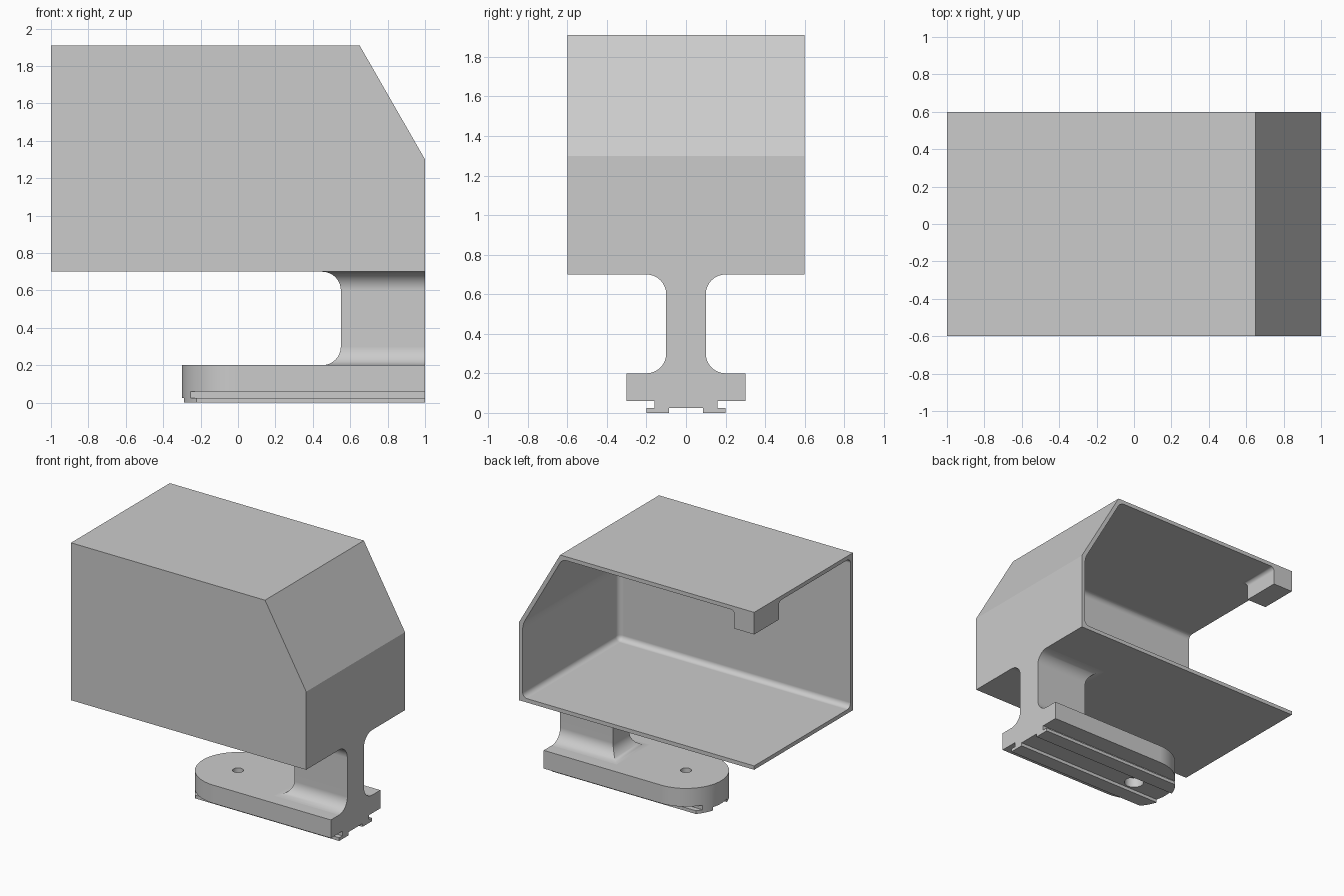
import bpy, bmesh, math
from mathutils import Vector

cube = bpy.data.objects.get("Cube")
if cube:
    bpy.data.objects.remove(cube, do_unlink=True)

grey = bpy.data.materials.new("plain grey")
grey.use_nodes = True
COLOUR = (0.6, 0.6, 0.6, 1)
grey.diffuse_color = COLOUR
grey.node_tree.nodes["Principled BSDF"].inputs["Base Color"].default_value = COLOUR


def skin(name, loops):
    """Closed solid skinned through a list of equal-length point loops."""
    bm = bmesh.new()
    rings = [[bm.verts.new(p) for p in loop] for loop in loops]
    n = len(rings[0])
    for a, b in zip(rings, rings[1:]):
        for i in range(n):
            j = (i + 1) % n
            bm.faces.new((a[i], a[j], b[j], b[i]))
    bm.faces.new(rings[0])
    bm.faces.new(rings[-1])
    bmesh.ops.recalc_face_normals(bm, faces=bm.faces)
    mesh = bpy.data.meshes.new(name)
    bm.to_mesh(mesh)
    bm.free()
    mesh.materials.append(grey)
    obj = bpy.data.objects.new(name, mesh)
    bpy.context.collection.objects.link(obj)
    return obj


def prism(name, outline, axis, start, end):
    """Extrude a 2D outline along one axis."""
    def point(p, d):
        v = list(p)
        v.insert(axis, d)
        return Vector(v)
    return skin(name, [[point(p, d) for p in outline] for d in (start, end)])


def disc(radius, steps=48):
    return [(radius * math.cos(2 * math.pi * i / steps),
             radius * math.sin(2 * math.pi * i / steps)) for i in range(steps)]


def select(obj):
    bpy.ops.object.select_all(action="DESELECT")
    obj.select_set(True)
    bpy.context.view_layer.objects.active = obj


def combine(obj, tool, operation):
    mod = obj.modifiers.new("combine", "BOOLEAN")
    mod.operation, mod.solver, mod.object = operation, "EXACT", tool
    select(obj)
    bpy.ops.object.modifier_apply(modifier=mod.name)
    bpy.data.objects.remove(tool, do_unlink=True)


def finish(obj):
    select(obj)
    bpy.ops.object.shade_smooth_by_angle(angle=math.radians(25))
    mod = obj.modifiers.new("even normals", "WEIGHTED_NORMAL")
    mod.keep_sharp = True


# Housing: sloped-corner box, open at the back and one end
TOP, FLOOR, WALL = 1.91, 0.7, 0.03
housing = prism("housing", [(-1, FLOOR), (1, FLOOR), (1, 1.3), (0.65, TOP), (-1, TOP)],
                1, -0.6, 0.6)
cavity = prism("cavity", [(-1.3, FLOOR + WALL), (1 - WALL, FLOOR + WALL), (1 - WALL, 1.29),
                          (0.633, TOP - WALL), (-1.3, TOP - WALL)], 1, -0.6 + WALL, 0.9)
bevel = cavity.modifiers.new("inner fillets", "BEVEL")
bevel.width, bevel.segments, bevel.limit_method = 0.04, 5, "NONE"
select(cavity)
bpy.ops.object.modifier_apply(modifier=bevel.name)
combine(housing, cavity, "DIFFERENCE")
finish(housing)

# Corner tab hanging under the roof, flared where it meets the roof
R = 0.03
steps = [(1.74, 0)] + [(TOP - WALL - R + R * math.sin(a), R - R * math.cos(a))
                       for a in [math.pi / 12 * i for i in range(7)]] + [(TOP - 0.01, R)]
tab = skin("roof_tab", [[(-1, 0.6, z), (-0.83 + o, 0.6, z), (-0.83 + o, 0.3 - o, z),
                         (-1, 0.3 - o, z)] for z, o in steps])
finish(tab)

# Stem: flares outward at foot and head, flush on its outer end
R = 0.1
arc = [math.pi / 16 * i for i in range(9)]
flare = [(R * (1 - math.sin(a)), R * (1 - math.cos(a))) for a in arc]
steps = [(0.19, R)] + [(0.2 + h, o) for h, o in reversed(flare)]
steps += [(FLOOR - h, o) for h, o in flare] + [(FLOOR + 0.01, R)]
stem = skin("stem", [[(0.55 - o, -R - o, z), (1, -R - o, z), (1, R + o, z),
                      (0.55 - o, R + o, z)] for z, o in steps])
finish(stem)

# Base: rail section trimmed to a round nose
half = [(0.3, 0.2), (0.3, 0.06), (0.16, 0.06), (0.16, 0.025), (0.2, 0.025),
        (0.2, 0), (0.085, 0), (0.085, 0.025)]
base = prism("base", half + [(-y, z) for y, z in reversed(half)], 0, -0.4, 1)
nose = [(-0.3 * math.sin(a), 0.3 * math.cos(a)) for a in
        [math.pi * i / 32 for i in range(33)]]
# slightly oversize straight sides keep the trim clear of the rail sides
trim = [(1.2, 0.31), (0, 0.31)] + nose + [(0, -0.31), (1.2, -0.31)]
combine(base, prism("trim", trim, 2, -0.1, 0.3), "INTERSECT")

# Screw hole with a wider recess beneath
for radius, top in ((0.038, 0.3), (0.07, 0.1)):
    combine(base, prism("hole_cutter", disc(radius), 2, -0.1, top), "DIFFERENCE")
finish(base)
